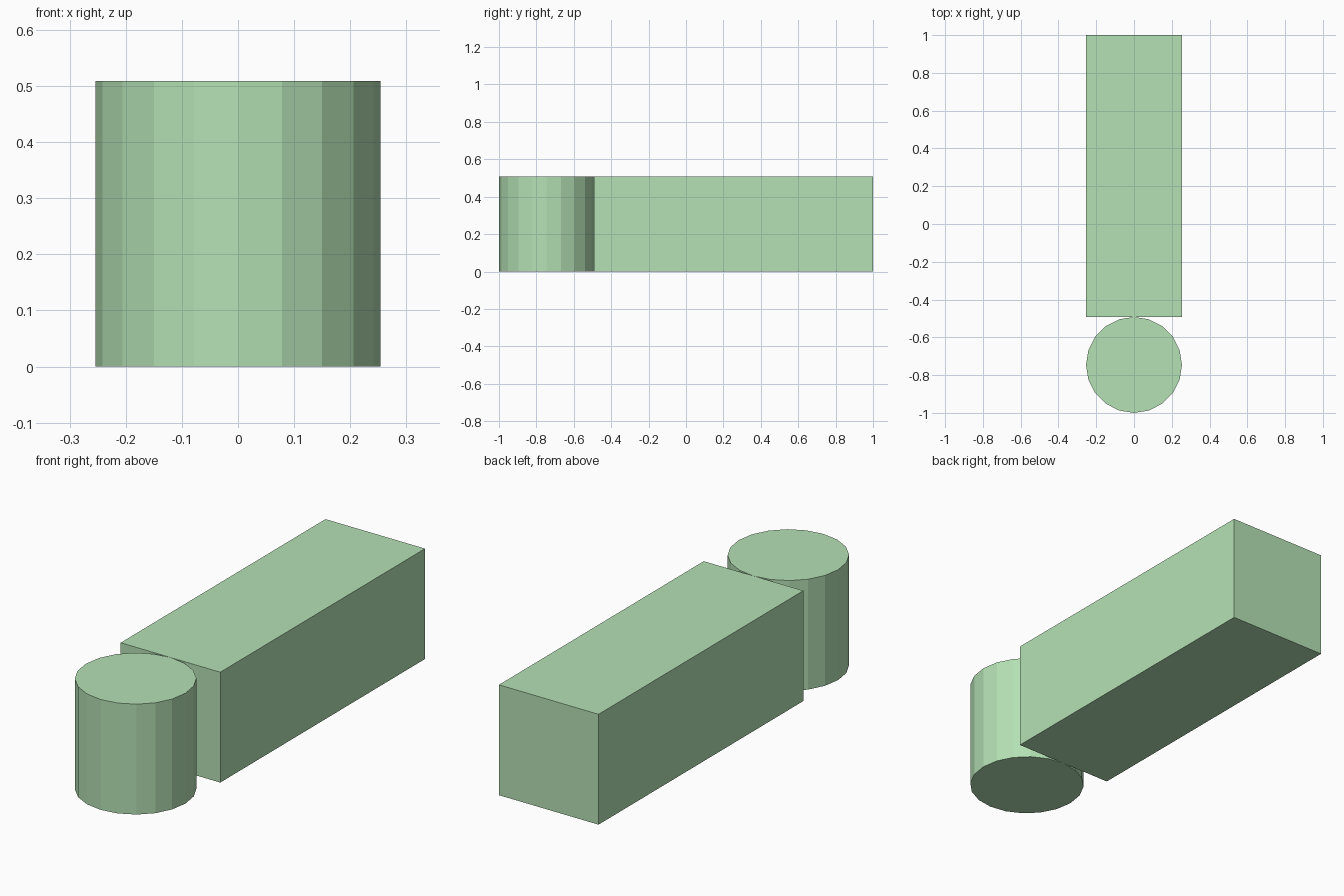
import bpy

if "Cube" in bpy.data.objects:
    bpy.data.objects.remove(bpy.data.objects["Cube"])

RADIUS = 0.254          # cylinder radius, also half the bar width
HEIGHT = 0.509
SPLIT_Y = -1 + 2 * RADIUS   # plane where cylinder touches the bar

green = bpy.data.materials.new("light_green")
green.diffuse_color = (0.46, 0.75, 0.46, 1)
green.use_nodes = True
green.node_tree.nodes["Principled BSDF"].inputs["Base Color"].default_value = green.diffuse_color


def finish(name):
    obj = bpy.context.object
    obj.name = name
    obj.data.materials.append(green)
    return obj


# Long rectangular bar
bpy.ops.mesh.primitive_cube_add(size=1, location=(0, (1 + SPLIT_Y) / 2, HEIGHT / 2))
bar = finish("long_bar")
bar.scale = (2 * RADIUS, 1 - SPLIT_Y, HEIGHT)
bpy.ops.object.transform_apply(location=False, rotation=False, scale=True)

# Faceted round post touching the front of the bar
bpy.ops.mesh.primitive_cylinder_add(vertices=20, radius=RADIUS, depth=HEIGHT,
                                    location=(0, -1 + RADIUS, HEIGHT / 2))
finish("round_post")
